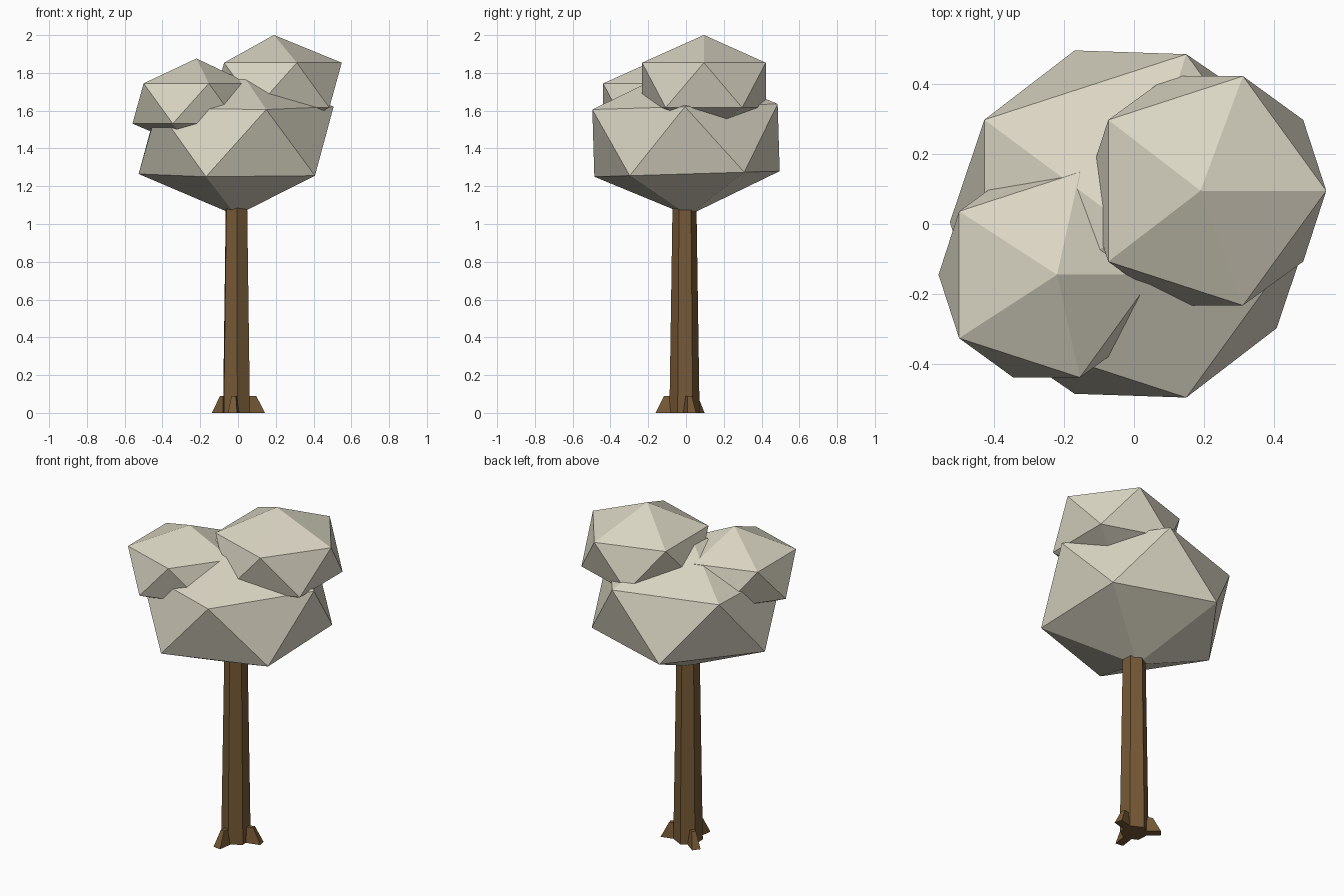
import bpy, bmesh
from math import cos, sin, radians
from mathutils import Matrix, Vector

cube = bpy.data.objects.get("Cube")
if cube:
    bpy.data.objects.remove(cube, do_unlink=True)


def make_material(name, rgb):
    mat = bpy.data.materials.new(name)
    mat.use_nodes = True
    color = (*rgb, 1)
    mat.diffuse_color = color
    mat.node_tree.nodes["Principled BSDF"].inputs["Base Color"].default_value = color
    return mat


def add_object(name, bm, mat):
    bmesh.ops.recalc_face_normals(bm, faces=bm.faces[:])
    mesh = bpy.data.meshes.new(name)
    bm.to_mesh(mesh)
    bm.free()
    mesh.materials.append(mat)
    obj = bpy.data.objects.new(name, mesh)
    bpy.context.collection.objects.link(obj)
    return obj


def leaf_clump(name, center, radius, tilt=0, tip_shift=0):
    """Squashed icosahedron, with its tip moved slightly along x."""
    bm = bmesh.new()
    bmesh.ops.create_icosphere(bm, subdivisions=1, radius=radius)
    bmesh.ops.scale(bm, vec=(1, 1, 0.69), verts=bm.verts)
    max(bm.verts, key=lambda v: v.co.z).co.x += tip_shift
    bmesh.ops.rotate(bm, matrix=Matrix.Rotation(tilt, 3, "X"), verts=bm.verts)
    bmesh.ops.translate(bm, vec=center, verts=bm.verts)
    return add_object(name, bm, leaves)


def root(name, angle, reach):
    """Block that narrows upward and outward, standing on the ground."""
    bm = bmesh.new()
    bmesh.ops.create_cube(bm, size=1)
    for v in bm.verts:
        outer, top = v.co.x > 0, v.co.z > 0
        side = 1 if v.co.y > 0 else -1
        along = reach - (0.045 if top else 0) if outer else 0.02
        width = 0.012 if top else 0.024
        v.co = Vector((along, side * width, 0.09 if top else 0))
    bmesh.ops.rotate(bm, matrix=Matrix.Rotation(radians(angle), 3, "Z"), verts=bm.verts)
    bmesh.ops.translate(bm, vec=axis, verts=bm.verts)
    return add_object(name, bm, bark)


leaves = make_material("pale leaves", (0.70, 0.665, 0.545))
bark = make_material("brown bark", (0.18, 0.10, 0.036))
axis = Vector((-0.008, -0.008, 0))

# Crown
leaf_clump("main_crown", (-0.01, 0, 1.443), 0.577, tilt=0.03)
leaf_clump("left_upper_crown", (0.205, 0.095, 1.735), 0.385, tip_shift=-0.015)
leaf_clump("right_upper_crown", (-0.25, -0.145, 1.638), 0.345, tip_shift=0.03)

# Trunk: tapered hexagonal column, corners facing front and back
bm = bmesh.new()
bmesh.ops.create_cone(bm, cap_ends=True, segments=6, radius1=0.08, radius2=0.062, depth=1.2)
bmesh.ops.rotate(bm, matrix=Matrix.Rotation(radians(3), 3, "Z"), verts=bm.verts)
bmesh.ops.translate(bm, vec=axis + Vector((0, 0, 0.6)), verts=bm.verts)
add_object("trunk", bm, bark)

# Roots
root("front_root", -98, 0.152)
root("left_root", 15, 0.15)
root("back_right_root", 143, 0.145)
